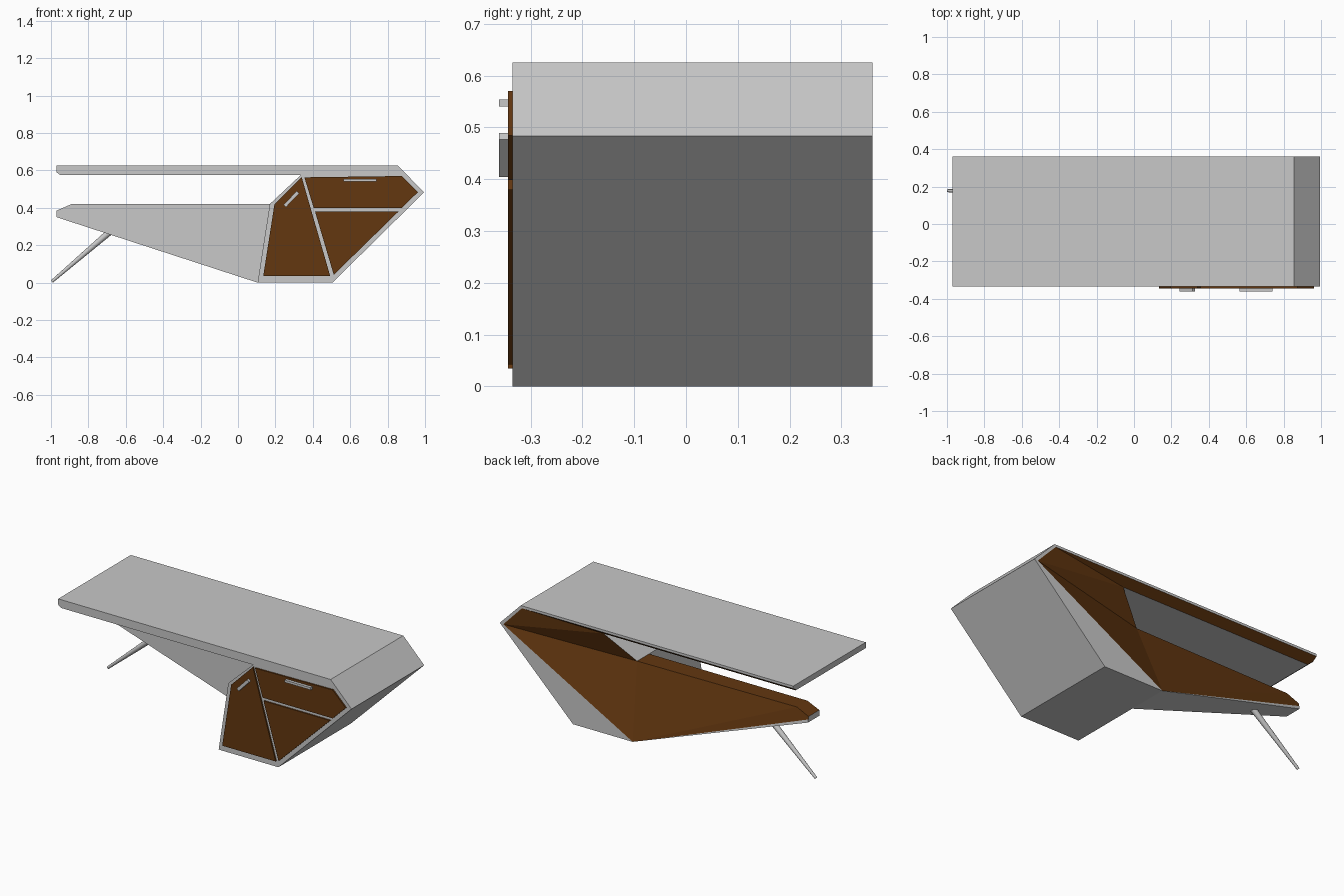
import bpy, bmesh, math
from mathutils import Vector

if "Cube" in bpy.data.objects:
    bpy.data.objects.remove(bpy.data.objects["Cube"])


def material(name, rgb):
    m = bpy.data.materials.new(name)
    m.diffuse_color = (*rgb, 1)
    m.use_nodes = True
    m.node_tree.nodes["Principled BSDF"].inputs["Base Color"].default_value = m.diffuse_color
    return m


GREY = material("pale grey", (0.58, 0.58, 0.58))
BROWN = material("wood brown", (0.125, 0.038, 0.005))
FRONT, BACK = -0.335, 0.36


def build(name, faces, mats=(GREY, BROWN)):
    """faces: list of (points, material index)"""
    bm = bmesh.new()
    for pts, mat in faces:
        f = bm.faces.new([bm.verts.new(p) for p in pts])
        f.material_index = mat
    bmesh.ops.remove_doubles(bm, verts=bm.verts, dist=1e-5)
    bmesh.ops.recalc_face_normals(bm, faces=bm.faces)
    bmesh.ops.triangulate(bm, faces=[f for f in bm.faces if len(f.verts) > 3])
    me = bpy.data.meshes.new(name)
    bm.to_mesh(me)
    bm.free()
    for m in mats:
        me.materials.append(m)
    ob = bpy.data.objects.new(name, me)
    bpy.context.collection.objects.link(ob)
    return ob


def at(p, y):
    return (p[0], y, p[1])


def sides(front, back):
    n = len(front)
    return [[front[i], front[(i + 1) % n], back[(i + 1) % n], back[i]] for i in range(n)]


def plate(name, pts, y0, y1, mat):
    a, b = [at(p, y0) for p in pts], [at(p, y1) for p in pts]
    return build(name, [(f, 0) for f in [a, b] + sides(a, b)], (mat,))


# cabinet and table top: one profile, with the back hollowed by slanted planes
prof = [(-.97, .625), (.855, .625), (.995, .483), (.505, 0), (.105, 0),
        (.17, .42), (.335, .575), (-.95, .575), (-.97, .59)]
back_y = [BACK] * 5 + [.225, .31, .31, .33]
F = [at(p, FRONT) for p in prof]
B = [at(p, y) for p, y in zip(prof, back_y)]
r0, r1, r2 = [at(p, BACK) for p in ((-.97, .61), (.847, .61), (.972, .48))]
faces = [(F, 0)] + [(f, 0) for f in sides(F, B)[:8]]
faces += [([F[8], F[0], B[0], r0, B[8]], 0),           # end of the top
          ([B[0], B[1], r1, r0], 0),                   # back rim
          ([B[1], B[2], r2, r1], 0),
          ([B[2], B[3], B[4], r2], 0),
          ([r2, B[4], B[5]], 1),                       # wooden hollow
          ([r2, B[5], B[6], r1], 1),
          ([r1, B[6], B[7], B[8], r0], 1)]
build("cabinet_and_top", faces)

# tapered fin wall reaching out to the left
fin = [(.105, 0), (-.97, .35), (-.97, .385), (-.89, .42), (.17, .42)]
ff = [at(p, .11) for p in fin]
fb = [at(p, y) for p, y in zip(fin, (BACK, .218, .213, .21, .225))]
rim = at((-.97, .368), .216)
build("fin_wall", [(ff, 0),
                   ([ff[0], ff[1], fb[1], fb[0]], 0),
                   ([ff[1], ff[2], fb[2], rim, fb[1]], 0),
                   ([ff[2], ff[3], fb[3], fb[2]], 1),
                   ([ff[3], ff[4], fb[4], fb[3]], 1),
                   ([fb[0], fb[1], rim], 0),
                   ([fb[0], rim, fb[2], fb[3], fb[4]], 1)])

# doors
doors = {
    "tall_door": [(.135, .035), (.493, .035), (.34, .565), (.195, .42)],
    "upper_drawer": [(.355, .563), (.875, .57), (.962, .484), (.875, .398), (.405, .398)],
    "lower_door": [(.412, .38), (.858, .38), (.512, .042)],
}
for name, pts in doors.items():
    plate(name, pts, FRONT + .002, FRONT - .009, BROWN)


# handles
def handle(name, a, b, w):
    a, b = Vector(a), Vector(b)
    d = (b - a).normalized() * w / 2
    n = Vector((-d.y, d.x))
    plate(name, [a - n, b - n, b + n, a + n], -.361, -.343, GREY)


handle("drawer_handle", (.565, .547), (.74, .547), .014)
handle("door_handle", (.25, .41), (.32, .483), .018)

# slanted tapered leg
foot, top = Vector((-.995, .178, .006)), Vector((-.64, .165, .31))
d = top - foot
bpy.ops.mesh.primitive_cone_add(vertices=16, radius1=.008, radius2=.019, depth=d.length,
                                location=(foot + top) / 2,
                                rotation=d.to_track_quat('Z', 'Y').to_euler())
leg = bpy.context.object
leg.name = "leg"
leg.data.materials.append(GREY)
bpy.ops.object.shade_smooth_by_angle(angle=math.radians(40))
